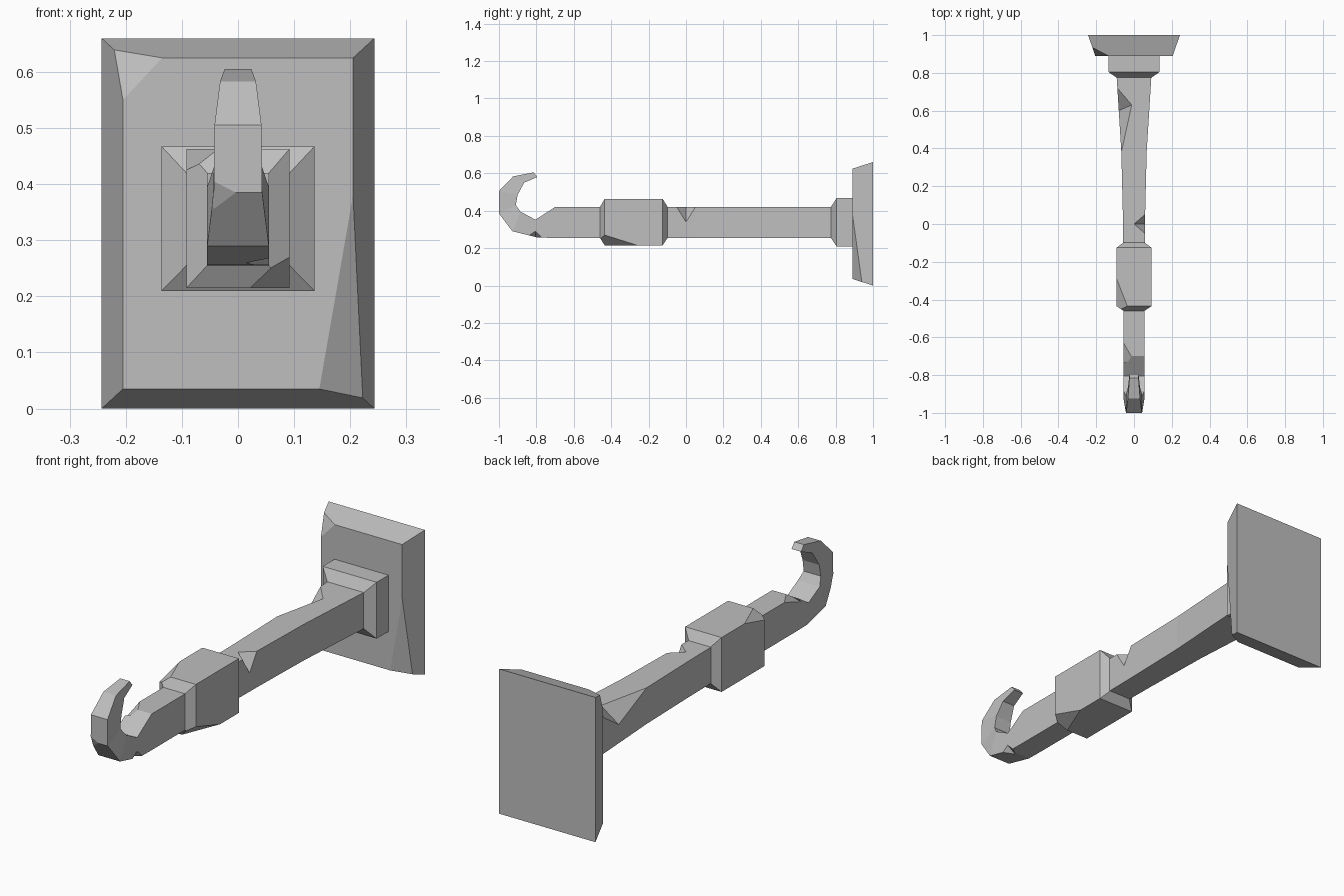
import bpy
import bmesh
from mathutils import Vector

cube = bpy.data.objects.get("Cube")
if cube:
    bpy.data.objects.remove(cube, do_unlink=True)

stone = bpy.data.materials.new("grey_stone")
stone.use_nodes = True
GREY = (0.52, 0.52, 0.52, 1.0)
stone.diffuse_color = GREY
stone.node_tree.nodes["Principled BSDF"].inputs["Base Color"].default_value = GREY


def ring(y, w, low, high):
    """Upright rectangular section."""
    return section((y, low), (y, high), w)


def section(outer, inner, w):
    """Section across a path, from an outer to an inner (y, z) point."""
    return [(-w, *outer), (w, *outer), (w, *inner), (-w, *inner)]


def loft(name, rings, chips=()):
    """Skin the sections, then slice off corners: (corner, three plane points)."""
    bm = bmesh.new()
    loops = [[bm.verts.new(p) for p in r] for r in rings]
    for a, b in zip(loops, loops[1:]):
        for i in range(4):
            j = (i + 1) % 4
            bm.faces.new((a[i], a[j], b[j], b[i]))
    bm.faces.new(loops[0])
    bm.faces.new(loops[-1])
    for corner, a, b, c in chips:
        a, b, c = Vector(a), Vector(b), Vector(c)
        normal = (b - a).cross(c - a).normalized()
        if normal.dot(Vector(corner) - a) < 0:
            normal.negate()
        cut = bmesh.ops.bisect_plane(
            bm, geom=bm.verts[:] + bm.edges[:] + bm.faces[:],
            plane_co=a, plane_no=normal, clear_outer=True)
        edges = [e for e in cut["geom_cut"] if isinstance(e, bmesh.types.BMEdge)]
        bmesh.ops.holes_fill(bm, edges=edges, sides=0)
    return finish(name, bm)


def finish(name, bm):
    bmesh.ops.recalc_face_normals(bm, faces=bm.faces[:])
    mesh = bpy.data.meshes.new(name)
    bm.to_mesh(mesh)
    bm.free()
    mesh.materials.append(stone)
    obj = bpy.data.objects.new(name, mesh)
    bpy.context.collection.objects.link(obj)
    return obj


def gouge(obj, points, pivot_count):
    """Cut a tetrahedron, grown about the middle of its first points."""
    points = [Vector(p) for p in points]
    pivot = sum(points[:pivot_count], Vector()) / pivot_count
    bm = bmesh.new()
    verts = [bm.verts.new(pivot + (p - pivot) * 1.5) for p in points]
    for skip in range(4):
        bm.faces.new([v for i, v in enumerate(verts) if i != skip])
    cutter = finish("chip_cutter", bm)
    cutter.hide_render = True
    mod = obj.modifiers.new("chip", "BOOLEAN")
    mod.operation = "DIFFERENCE"
    mod.solver = "EXACT"
    mod.object = cutter
    bpy.context.view_layer.objects.active = obj
    bpy.ops.object.modifier_apply(modifier=mod.name)
    bpy.data.objects.remove(cutter, do_unlink=True)


LOW, HIGH = 0.255, 0.42

# Wall plate with two broken corners
loft("wall_plate",
     [ring(0.89, 0.205, 0.035, 0.625), ring(1.0, 0.243, 0.0, 0.66)],
     [((-0.205, 0.89, 0.625), (-0.135, 0.89, 0.625),
       (-0.205, 0.89, 0.55), (-0.22, 0.935, 0.64)),
      ((0.205, 0.89, 0.035), (0.145, 0.89, 0.035),
       (0.205, 0.89, 0.38), (0.222, 0.94, 0.019))])

# Stepped collar against the plate
loft("collar", [ring(0.775, 0.092, LOW, HIGH),
                ring(0.805, 0.136, 0.21, 0.467),
                ring(0.895, 0.136, 0.21, 0.467)])

# Tapering shaft with a notch on each upper edge
shaft = loft("shaft", [ring(-0.12, 0.057, LOW, HIGH), ring(0.05, 0.059, LOW, HIGH),
                       ring(0.38, 0.067, LOW, HIGH), ring(0.78, 0.092, LOW, HIGH)])
gouge(shaft, [(0.0, 0.0, HIGH), (0.058, 0.0, 0.34),
              (0.058, -0.05, HIGH), (0.058, 0.05, HIGH)], 2)
gouge(shaft, [(-0.012, 0.63, HIGH), (-0.081, 0.60, 0.34),
              (-0.088, 0.72, HIGH), (-0.067, 0.38, HIGH)], 2)

# Thick grip block with two broken corners
loft("grip_block",
     [ring(-0.46, 0.055, LOW, HIGH), ring(-0.435, 0.092, 0.215, 0.463),
      ring(-0.125, 0.092, 0.215, 0.463), ring(-0.098, 0.055, LOW, HIGH)],
     [((-0.092, -0.435, 0.463), (-0.092, -0.29, 0.463),
       (-0.035, -0.435, 0.463), (-0.092, -0.435, 0.425)),
      ((0.092, -0.435, 0.215), (0.022, -0.435, 0.215),
       (0.092, -0.435, 0.27), (0.092, -0.26, 0.215))])

# Curled hook with small chips
hook = loft("hook", [
    ring(-0.44, 0.055, LOW, HIGH),
    ring(-0.70, 0.055, LOW, HIGH),
    section((-0.79, 0.256), (-0.805, 0.352), 0.055),
    section((-0.928, 0.29), (-0.885, 0.395), 0.055),
    section((-1.0, 0.385), (-0.91, 0.43), 0.043),
    section((-1.0, 0.505), (-0.90, 0.485), 0.042),
    section((-0.925, 0.583), (-0.865, 0.55), 0.032),
    section((-0.815, 0.605), (-0.795, 0.58), 0.024)])
gouge(hook, [(0.01, -0.805, 0.257), (0.055, -0.805, 0.29),
             (0.055, -0.84, 0.267), (0.055, -0.77, 0.255)], 2)
gouge(hook, [(-0.055, -0.63, HIGH), (-0.015, -0.70, HIGH),
             (-0.055, -0.73, 0.385), (-0.058, -0.705, 0.425)], 3)
gouge(hook, [(-0.043, -1.0, 0.405), (0.0, -1.0, 0.383),
             (-0.046, -0.98, 0.362), (-0.046, -1.005, 0.383)], 3)
